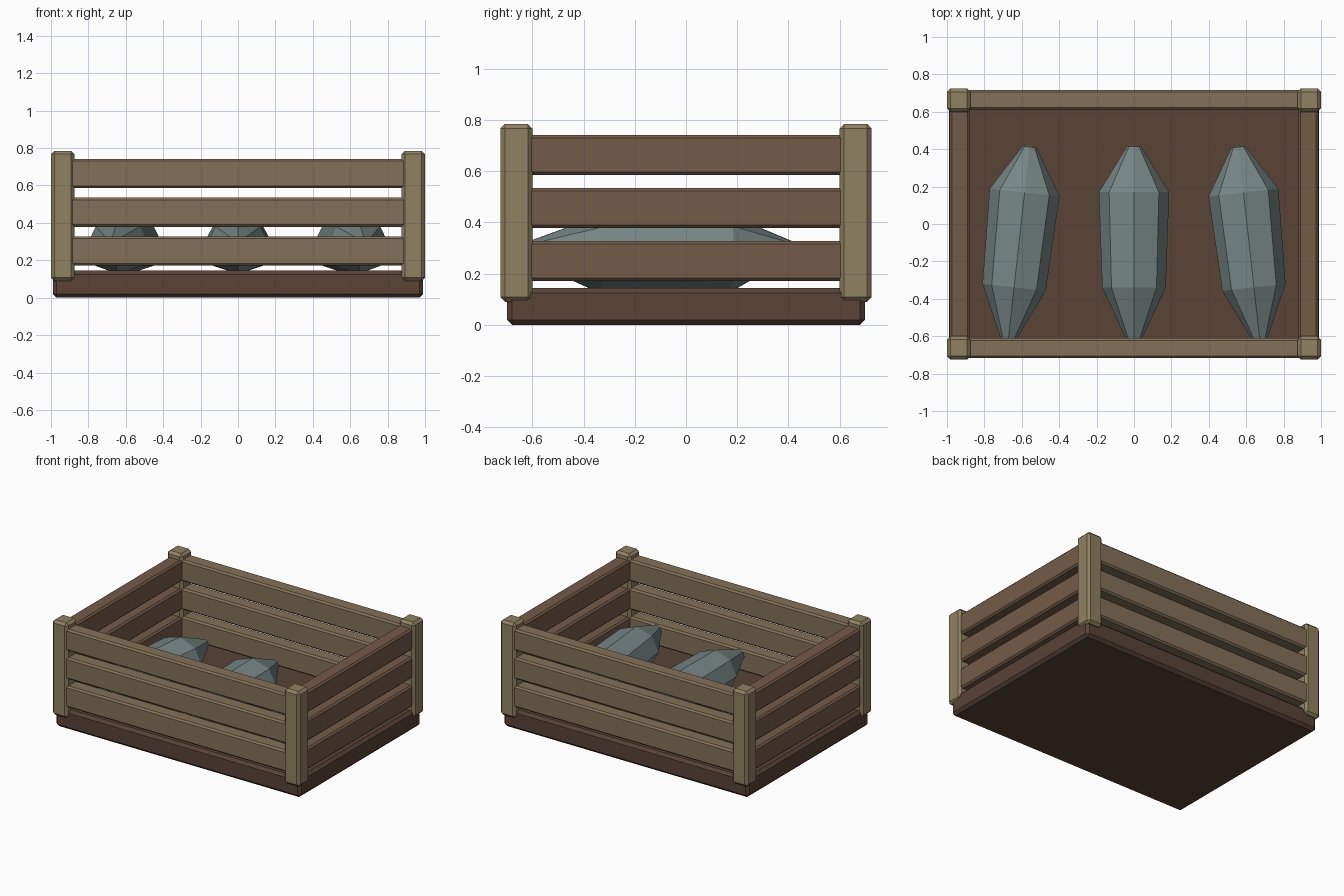
import bpy, bmesh, math
from mathutils import Vector

if "Cube" in bpy.data.objects:
    bpy.data.objects.remove(bpy.data.objects["Cube"])


def material(name, rgb):
    m = bpy.data.materials.new(name)
    m.diffuse_color = (*rgb, 1)
    m.use_nodes = True
    m.node_tree.nodes["Principled BSDF"].inputs["Base Color"].default_value = m.diffuse_color
    return m


POST = material("pale_wood", (0.28, 0.22, 0.12))
LONG = material("mid_wood", (0.23, 0.165, 0.10))
SIDE = material("red_wood", (0.175, 0.105, 0.066))
BASE = material("dark_wood", (0.10, 0.056, 0.037))
GREY = material("grey_green", (0.18, 0.24, 0.235))


def finish(bm, name, mat):
    bmesh.ops.recalc_face_normals(bm, faces=bm.faces)
    me = bpy.data.meshes.new(name)
    bm.to_mesh(me)
    bm.free()
    me.materials.append(mat)
    ob = bpy.data.objects.new(name, me)
    bpy.context.collection.objects.link(ob)
    return ob


def box(name, centre, size, bevel, mat):
    bm = bmesh.new()
    bmesh.ops.create_cube(bm, size=1)
    for v in bm.verts:
        v.co = Vector(c * s for c, s in zip(v.co, size))
    bmesh.ops.bevel(bm, geom=bm.edges[:], offset=bevel, segments=1, affect='EDGES')
    ob = finish(bm, name, mat)
    ob.location = centre
    return ob


# Solid floor slab
box("crate_base", (0, 0, 0.0725), (1.98, 1.40, 0.145), 0.02, BASE)

# Corner posts
for sx, nx in ((-1, "left"), (1, "right")):
    for sy, ny in ((-1, "front"), (1, "back")):
        box(f"{ny}_{nx}_post", (sx * 0.9375, sy * 0.6625, 0.4375),
            (0.125, 0.125, 0.695), 0.018, POST)

# Three rows of slats on every side
for i, z in enumerate((0.25, 0.457, 0.664), 1):
    for s, ny, nx in ((-1, "front", "left"), (1, "back", "right")):
        box(f"{ny}_slat_{i}", (0, s * 0.6635, z), (1.82, 0.107, 0.157), 0.012, LONG)
        box(f"{nx}_slat_{i}", (s * 0.932, 0, z), (0.107, 1.28, 0.157), 0.012, SIDE)

# Faceted spindle bodies: (y, width radius, height radius, centre z) per ring
RINGS = ((0.535, 0.038, 0.03, 0.297), (0.29, 0.188, 0.152, 0.278),
         (-0.22, 0.17, 0.15, 0.276), (-0.54, 0.022, 0.02, 0.29))


def spindle(name, x, turn):
    bm = bmesh.new()
    loops = []
    for y, rx, rz, cz in RINGS:
        loops.append([bm.verts.new((rx * math.cos(k * math.pi / 4), y,
                                    cz + rz * math.sin(k * math.pi / 4)))
                      for k in range(8)])
    for a, b in zip(loops, loops[1:]):
        for k in range(8):
            j = (k + 1) % 8
            bm.faces.new((a[k], a[j], b[j], b[k]))
    bm.faces.new(loops[0])
    bm.faces.new(loops[-1])
    ob = finish(bm, name, GREY)
    ob.location = (x, -0.12, 0)
    ob.rotation_euler.z = math.radians(turn)


spindle("left_spindle", -0.617, -6.3)
spindle("middle_spindle", 0, 0)
spindle("right_spindle", 0.617, 6.3)
